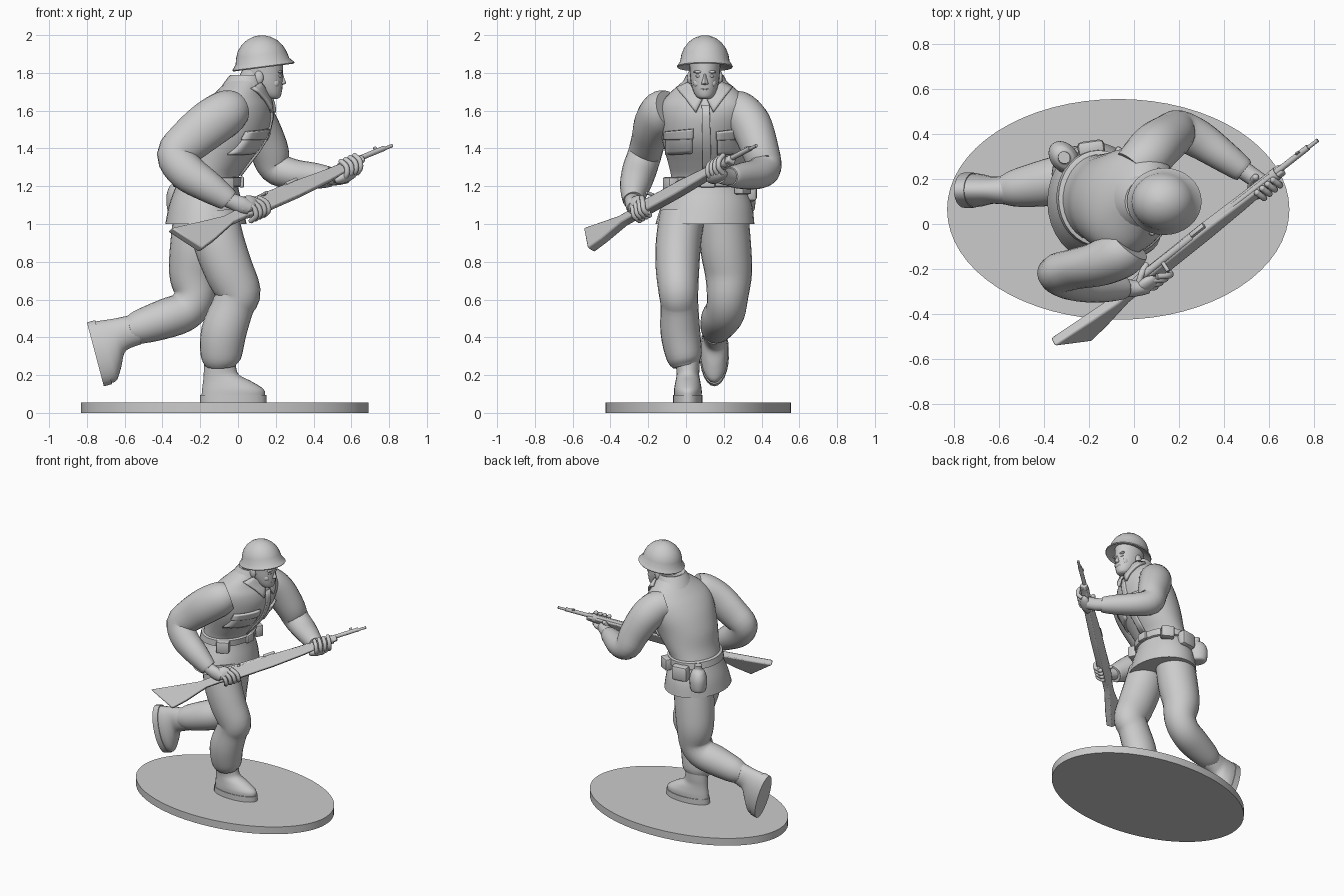
import bpy, bmesh, math
from mathutils import Vector, Matrix
from mathutils.bvhtree import BVHTree

plastic = bpy.data.materials.new("grey_plastic")
plastic.diffuse_color = (0.6, 0.6, 0.6, 1)


def finish(name, bm, mat=None, angle=40):
    bmesh.ops.recalc_face_normals(bm, faces=bm.faces[:])
    if mat is not None:
        bm.transform(mat)
    me = bpy.data.meshes.new(name)
    bm.to_mesh(me)
    bm.free()
    me.materials.append(plastic)
    me.shade_smooth()
    me.set_sharp_from_angle(angle=math.radians(angle))
    ob = bpy.data.objects.new(name, me)
    bpy.context.collection.objects.link(ob)
    return ob


def smooth_path(secs, steps):
    """Catmull-Rom interpolation of section tuples."""
    out = []
    for i in range(len(secs) - 1):
        a, b = secs[max(i - 1, 0)], secs[i]
        c, d = secs[i + 1], secs[min(i + 2, len(secs) - 1)]
        for k in range(steps):
            t = k / steps
            out.append([0.5 * (2 * q + (r - p) * t + (2 * p - 5 * q + 4 * r - s) * t * t
                               + (3 * q - p - 3 * r + s) * t ** 3)
                        for p, q, r, s in zip(a, b, c, d)])
    return out + [list(secs[-1])]


def loft(name, secs, flat=False, mat=None, steps=4, n=24, angle=40):
    """Skin of ellipses: (x, y, z, ra, rb[, yaw]); flat keeps every ring level."""
    path = smooth_path(secs, steps)
    bm = bmesh.new()
    rings = []
    for i, s in enumerate(path):
        A, B = Vector((1, 0, 0)), Vector((0, 1, 0))
        if flat and len(s) > 5:
            R = Matrix.Rotation(math.radians(s[5]), 3, 'Z')
            A, B = R @ A, R @ B
        if not flat:
            T = Vector(path[min(i + 1, len(path) - 1)][:3]) - Vector(path[max(i - 1, 0)][:3])
            T.normalize()
            A = B.cross(T).normalized()
            B = T.cross(A)
        rings.append([bm.verts.new(Vector(s[:3]) + A * s[3] * math.cos(u) + B * s[4] * math.sin(u))
                      for u in (2 * math.pi * k / n for k in range(n))])
    for r, q in zip(rings, rings[1:]):
        for k in range(n):
            bm.faces.new((r[k], r[(k + 1) % n], q[(k + 1) % n], q[k]))
    bm.faces.new(rings[0])
    bm.faces.new(rings[-1])
    return finish(name, bm, mat, angle)


def blob(name, c, r, mat=None):
    bm = bmesh.new()
    bmesh.ops.create_uvsphere(bm, u_segments=16, v_segments=10, radius=1)
    bm.transform(Matrix.Translation(c) @ Matrix.Diagonal((*r, 1)))
    return finish(name, bm, mat)


def box(name, c, size, yaw=0, mat=None, bevel=0.01):
    bm = bmesh.new()
    bmesh.ops.create_cube(bm, size=1)
    bm.transform(Matrix.Translation(c) @ Matrix.Rotation(math.radians(yaw), 4, 'Z')
                 @ Matrix.Diagonal((*size, 1)))
    bmesh.ops.bevel(bm, geom=bm.edges[:], offset=bevel, segments=2, affect='EDGES', profile=0.5)
    return finish(name, bm, mat)


# Stand
loft("base", [(-.07, .065, 0, .76, .49), (-.07, .065, .055, .76, .49)], True, steps=1, n=64)

# Jacket with flared skirt
torso = loft("jacket", [
    (-.17, .10, 1.0, .215, .262, 0), (-.17, .11, 1.1, .195, .24, 0),
    (-.165, .115, 1.2, .165, .2, 0), (-.155, .115, 1.25, .16, .195, -5),
    (-.12, .11, 1.32, .175, .205, -10), (-.07, .1, 1.43, .205, .225, -16),
    (-.03, .1, 1.54, .2, .245, -20), (-.005, .1, 1.62, .175, .245, -20),
    (.01, .1, 1.68, .14, .205, -18), (.03, .1, 1.74, .105, .135, -10),
    (.045, .1, 1.775, .085, .095, 0)], True, n=32)
loft("belt", [(-.165, .115, 1.195, .17, .205), (-.165, .115, 1.2, .18, .215),
              (-.157, .115, 1.245, .178, .212), (-.157, .115, 1.25, .168, .2)], True, steps=1, n=32)
box("buckle", (.02, .115, 1.222), (.025, .08, .06))
box("pouch_right", (-.07, -.08, 1.205), (.09, .06, .085), 25)
box("pouch_left", (-.05, .3, 1.2), (.09, .06, .085), -30)
box("back_pouch", (-.19, .335, 1.175), (.12, .07, .11), 8, bevel=.02)
loft("canteen", [(-.31, .295, 1.06, .04, .05, 40), (-.31, .295, 1.075, .055, .075, 40),
                 (-.31, .295, 1.15, .06, .08, 40), (-.31, .295, 1.2, .045, .06, 40),
                 (-.31, .295, 1.22, .028, .03, 40), (-.31, .295, 1.25, .026, .028, 40)], True)

# Cloth patches laid onto the chest: corners as (y, z)
tree = BVHTree.FromObject(torso, bpy.context.evaluated_depsgraph_get())


def patch(name, corners, lift=.008, n=6):
    a, b, c, d = (Vector(p) for p in corners)
    bm = bmesh.new()
    grid = []
    for i in range(n + 1):
        row = []
        for j in range(n + 1):
            p = a.lerp(b, j / n).lerp(d.lerp(c, j / n), i / n)
            hit, nor, _, _ = tree.ray_cast(Vector((1, p.x, p.y)), Vector((-1, 0, 0)))
            if hit is None:
                hit, nor, _, _ = tree.find_nearest(Vector((.1, p.x, p.y)))
            row.append(bm.verts.new(hit + nor * lift))
        grid.append(row)
    for r, q in zip(grid, grid[1:]):
        for j in range(n):
            bm.faces.new((r[j], r[j + 1], q[j + 1], q[j]))
    ob = finish(name, bm)
    m = ob.modifiers.new("thickness", 'SOLIDIFY')
    m.thickness, m.offset = .018, 0


for side, y0, y1 in (("right", -.1, .035), ("left", .165, .285)):
    patch("pocket_" + side, [(y0, 1.37), (y1, 1.38), (y1, 1.49), (y0, 1.47)], .004)
    patch("pocket_flap_" + side, [(y0 - .005, 1.45), (y1 + .005, 1.455), (y1 + .005, 1.505), (y0 - .005, 1.49)], .01)
for side, s in (("right", -1), ("left", 1)):
    patch("lapel_" + side, [(.1 + s * .01, 1.66), (.1 + s * .045, 1.59),
                            (.1 + s * .14, 1.715), (.1 + s * .08, 1.745)], .012)
patch("placket", [(.09, 1.26), (.135, 1.26), (.125, 1.63), (.085, 1.63)], .002)
loft("collar", [(.025, .1, 1.715, .12, .145), (.035, .1, 1.75, .108, .118),
                (.05, .1, 1.79, .09, .098), (.052, .1, 1.785, .075, .08)], True, steps=2)

# Head
loft("neck", [(.04, .1, 1.7, .075, .07), (.1, .1, 1.82, .075, .07)], True, steps=1)
loft("head", [(.185, .1, 1.662, .02, .022), (.178, .1, 1.672, .045, .042),
              (.162, .1, 1.7, .07, .06), (.142, .1, 1.75, .095, .074),
              (.13, .1, 1.81, .108, .08), (.125, .1, 1.88, .11, .085)], True)
loft("nose", [(.215, .1, 1.735, .014, .016), (.232, .1, 1.745, .022, .019),
              (.228, .1, 1.77, .018, .012), (.222, .1, 1.805, .014, .01)], True, n=10)
blob("mouth", (.222, .1, 1.714), (.013, .028, .007))
blob("chin", (.2, .1, 1.682), (.025, .03, .02))
for side, s in (("right", -1), ("left", 1)):
    blob("ear_" + side, (.11, .1 + s * .08, 1.775), (.025, .014, .036))
    blob("eye_" + side, (.221, .1 + s * .033, 1.783), (.01, .016, .008))
    blob("brow_" + side, (.222, .1 + s * .034, 1.805), (.014, .026, .008))
    blob("cheek_" + side, (.195, .1 + s * .04, 1.745), (.025, .022, .025))
tilt = Matrix.Translation((.135, .1, 1.832)) @ Matrix.Rotation(-.13, 4, 'Y')
loft("helmet", [(0, 0, .03, .115, .1), (0, 0, -.004, .162, .145), (0, 0, .002, .167, .149),
                (-.002, 0, .03, .143, .131), (-.003, 0, .065, .135, .125),
                (-.004, 0, .1, .12, .111), (-.004, 0, .13, .095, .088),
                (-.004, 0, .152, .064, .06), (-.004, 0, .164, .032, .03),
                (-.004, 0, .168, .004, .004)], True, tilt, steps=1, n=32)

# Sleeves
loft("right_sleeve", [
    (-.02, -.09, 1.61, .1, .1), (-.06, -.13, 1.59, .12, .11), (-.15, -.175, 1.53, .125, .1),
    (-.26, -.2, 1.44, .115, .09), (-.33, -.22, 1.365, .1, .09), (-.27, -.25, 1.275, .1, .09),
    (-.16, -.27, 1.2, .085, .08), (-.07, -.28, 1.14, .065, .06), (-.05, -.28, 1.125, .058, .052)])
loft("left_sleeve", [
    (.0, .24, 1.61, .1, .1), (.05, .29, 1.585, .115, .11), (.1, .345, 1.52, .115, .11),
    (.16, .39, 1.4, .105, .1), (.2, .415, 1.3, .09, .09), (.29, .375, 1.265, .08, .085),
    (.4, .3, 1.255, .07, .07), (.47, .25, 1.25, .058, .058), (.49, .235, 1.25, .05, .05)])

# Trousers
loft("right_trouser", [
    (-.13, -.02, 1.05, .13, .12), (-.1, -.04, .9, .135, .12), (-.05, -.045, .76, .13, .115),
    (0, -.04, .64, .12, .105), (-.025, -.035, .57, .112, .1), (-.075, -.03, .43, .12, .105),
    (-.09, -.01, .3, .108, .095), (-.09, 0, .25, .08, .07)])
loft("left_trouser", [
    (-.2, .2, 1.05, .14, .13), (-.22, .21, .88, .14, .135), (-.235, .225, .74, .13, .125),
    (-.23, .22, .62, .11, .11), (-.28, .21, .54, .105, .105), (-.38, .185, .5, .105, .105),
    (-.52, .16, .455, .09, .085), (-.58, .15, .44, .068, .065)])

# Boots: toe along +x, sole on z = 0
left_boot = Matrix(((.256, 0, .967, -.755), (0, 1, 0, .15), (-.967, 0, .256, .31), (0, 0, 0, 1)))
for side, m in (("right", Matrix.Translation((-.025, .01, .05))), ("left", left_boot)):
    loft(side + "_sole", [(0, 0, 0, .175, .078), (0, 0, .045, .175, .078)], True, m, steps=1)
    loft(side + "_boot", [(0, 0, .04, .168, .073), (-.002, 0, .075, .163, .073),
                          (-.03, 0, .115, .13, .066), (-.062, 0, .15, .095, .06),
                          (-.07, 0, .19, .085, .062), (-.07, 0, .25, .08, .064)], True, m)

# Rifle in its own frame: x to the muzzle, z up, -y is the outer side
d = Vector((.742, .589, .32)).normalized()
up = Vector((-.53, .22, .82))
up = (up - d * up.dot(d)).normalized()
left = up.cross(d)
gun = Matrix.Translation((-.27, -.5, .93)) @ Matrix((d, left, up)).transposed().to_4x4()

outline = [(-.07, .075), (.12, .045), (.27, .022), (.34, .025), (.42, .042), (.8, .045),
           (1.02, .035), (1.26, .03), (1.26, -.008), (1.0, -.03), (.78, -.04), (.5, -.042),
           (.4, -.03), (.3, -.032), (.14, -.075), (.03, -.095)]
bm = bmesh.new()
f = bm.faces.new([bm.verts.new((t, -.024, v)) for t, v in outline])
ext = bmesh.ops.extrude_face_region(bm, geom=[f])["geom"]
bmesh.ops.translate(bm, vec=(0, .048, 0), verts=[v for v in ext if isinstance(v, bmesh.types.BMVert)])
stock = finish("rifle_stock", bm, gun, 30)
bev = stock.modifiers.new("bevel", 'BEVEL')
bev.width, bev.segments = .008, 2


def rod(name, a, b, r, n=12):
    """Straight bar between two points of the rifle frame."""
    p, q = gun @ Vector(a), gun @ Vector(b)
    loft(name, [(*p, r, r), (*q, r, r)], steps=1, n=n)


rod("barrel", (.7, 0, .03), (1.42, 0, .02), .014)
rod("muzzle", (1.38, 0, .018), (1.475, 0, .016), .009)
rod("front_band", (1.2, 0, .011), (1.23, 0, .011), .03)
rod("receiver", (.45, 0, .04), (.74, 0, .036), .018)
rod("bolt_handle", (.56, -.015, .045), (.56, -.06, .035), .009)
box("rear_sight", (.78, 0, .052), (.08, .022, .02), mat=gun, bevel=.004)
box("front_sight", (1.37, 0, .035), (.02, .008, .025), mat=gun, bevel=.002)
box("trigger_guard", (.49, 0, -.05), (.1, .015, .025), mat=gun, bevel=.005)


def finger(name, pts, r):
    ps = [gun @ Vector(p) for p in pts]
    loft(name, [(*p, r, r) for p in ps], n=10)
    blob(name + "_tip", ps[-1], (r, r, r))


# Hands wrapped round the rifle
loft("right_wrist", [(-.08, -.28, 1.145, .045, .045), (-.03, -.285, 1.12, .042, .04),
                     (.02, -.285, 1.1, .045, .035), (.06, -.28, 1.085, .035, .03)])
blob("right_palm", (.43, -.04, .025), (.065, .028, .045), gun)
loft("left_wrist", [(.45, .265, 1.25, .042, .042), (.52, .215, 1.25, .045, .04),
                    (.57, .18, 1.26, .045, .04)])
blob("left_palm", (1.12, .015, -.035), (.08, .04, .03), gun)
for i in range(4):
    t = .41 + .03 * i
    finger("right_finger_%d" % i, [(t, -.045, .035), (t + .03, -.05, -.01),
                                   (t + .03, -.03, -.05), (t + .02, .015, -.052)], .014)
    t = 1.1 + .032 * i
    finger("left_finger_%d" % i, [(t - .01, .01, -.045), (t, -.03, -.035),
                                  (t + .01, -.045, .0), (t + .01, -.03, .038)], .014)
finger("right_thumb", [(.41, -.03, .05), (.45, 0, .058), (.48, .03, .04)], .015)
finger("left_thumb", [(1.06, .04, -.03), (1.1, .045, .01), (1.14, .035, .04)], .015)
